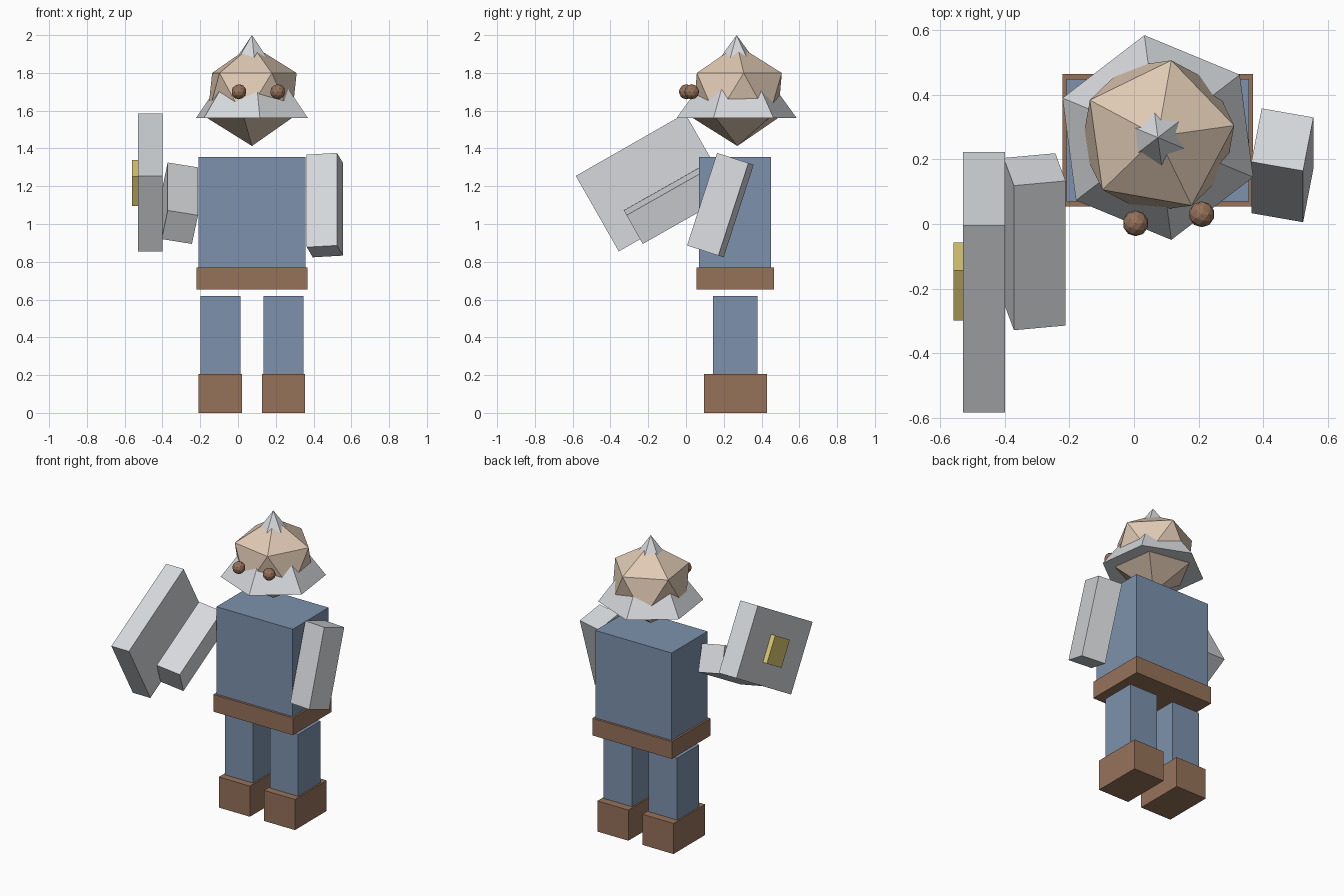
import bpy
import bmesh
from math import radians
from mathutils import Matrix, Vector

default = bpy.data.objects.get("Cube")
if default:
    bpy.data.objects.remove(default, do_unlink=True)


def material(name, *rgb):
    """Flat material from 0-255 display values."""
    lin = [((c / 255 + 0.055) / 1.055) ** 2.4 for c in rgb] + [1]
    mat = bpy.data.materials.new(name)
    mat.use_nodes = True
    mat.diffuse_color = lin
    mat.node_tree.nodes["Principled BSDF"].inputs["Base Color"].default_value = lin
    return mat


blue = material("blue cloth", 125, 146, 173)
brown = material("brown leather", 150, 114, 90)
skin = material("skin", 224, 202, 180)
grey = material("light steel", 214, 217, 220)
gold = material("gold", 223, 201, 117)


def finish(name, bm, mat, matrix):
    bmesh.ops.transform(bm, matrix=matrix, verts=bm.verts)
    bmesh.ops.recalc_face_normals(bm, faces=bm.faces)
    mesh = bpy.data.meshes.new(name)
    bm.to_mesh(mesh)
    bm.free()
    mesh.materials.append(mat)
    obj = bpy.data.objects.new(name, mesh)
    bpy.context.collection.objects.link(obj)
    return obj


def box(name, mat, centre, size, pitch=0, yaw=0):
    """Box turned about its own length, then swung forward."""
    bm = bmesh.new()
    bmesh.ops.create_cube(bm, size=1)
    turn = Matrix.Rotation(radians(pitch), 4, 'X') @ Matrix.Rotation(radians(yaw), 4, 'Z')
    finish(name, bm, mat, Matrix.Translation(centre) @ turn @ Matrix.Diagonal((*size, 1)))


def ball(name, mat, centre, radius, detail, angle=0):
    bm = bmesh.new()
    bmesh.ops.create_icosphere(bm, subdivisions=detail, radius=radius)
    finish(name, bm, mat, Matrix.Translation(centre) @ Matrix.Rotation(radians(angle), 4, 'Z'))


MID = 0.074  # body centre line

# Body
box("torso", blue, (MID, 0.26, 1.062), (0.565, 0.38, 0.586))
box("belt", brown, (MID, 0.26, 0.712), (0.59, 0.41, 0.115))
for side, s in (("right", -1), ("left", 1)):
    x = MID + s * 0.167
    box(side + "_leg", blue, (x, 0.26, 0.41), (0.21, 0.235, 0.42))
    box(side + "_boot", brown, (x, 0.262, 0.1025), (0.23, 0.335, 0.205))

# Arms, the right one raised forward
arm = (0.163, 0.177, 0.515)
box("left_arm", grey, (0.46, 0.182, 1.10), arm, pitch=-18, yaw=-10.4)
box("right_arm", grey, (-0.308, -0.055, 1.11), arm, pitch=-60.5, yaw=10.4)

# Shield with raised boss
box("shield", grey, (-0.465, -0.18, 1.22), (0.13, 0.46, 0.667), pitch=-60.3)
box("shield_boss", gold, (-0.545, -0.178, 1.218), (0.03, 0.178, 0.178), pitch=-60.3)

# Head: twenty-sided ball, one pentagon ring above the other
head_at = Vector((MID, 0.272, 1.68))
bm = bmesh.new()
bmesh.ops.create_icosphere(bm, subdivisions=1, radius=0.267)
ring = [v.co for v in bm.verts if 0 < v.co.z < 0.2]
start = Vector((ring[0].x, ring[0].y)).angle_signed(Vector((1, 0)))
finish("head", bm, skin,
       Matrix.Translation(head_at) @ Matrix.Rotation(radians(8) - start, 4, 'Z'))

# Helmet: six-sided cone through which the head pokes
bm = bmesh.new()
bmesh.ops.create_cone(bm, cap_ends=True, segments=6, radius1=0.32, radius2=0, depth=0.438)
bmesh.ops.remove_doubles(bm, verts=bm.verts, dist=0.0001)
corner = next(v.co for v in bm.verts if v.co.z < 0)
start = Vector((corner.x, corner.y)).angle_signed(Vector((1, 0)))
finish("helmet", bm, grey,
       Matrix.Translation((MID, 0.268, 1.781)) @ Matrix.Rotation(radians(97.5) - start, 4, 'Z'))

# Eyes
ball("right_eye", brown, (0.005, 0.002, 1.70), 0.04, 2)
ball("left_eye", brown, (0.21, 0.03, 1.70), 0.04, 2)
